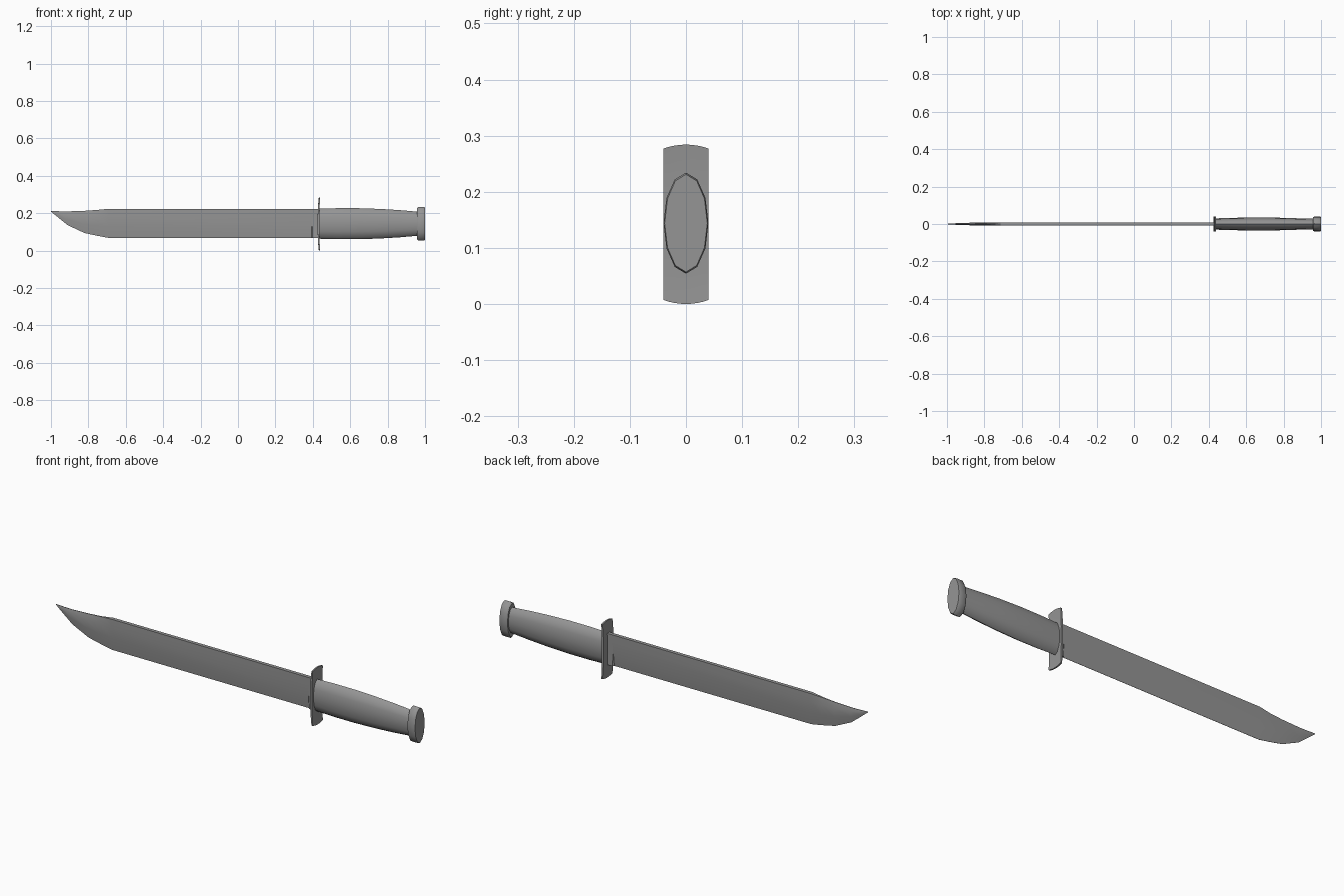
import bpy, bmesh, math

if "Cube" in bpy.data.objects:
    bpy.data.objects.remove(bpy.data.objects["Cube"])

CZ = 0.144  # height of the knife's long axis

# Dark steel shared by all parts
steel = bpy.data.materials.new("dark_steel")
steel.diffuse_color = (0.3, 0.3, 0.3, 1)
steel.use_nodes = True
steel.node_tree.nodes["Principled BSDF"].inputs["Base Color"].default_value = steel.diffuse_color


def loft(name, rings, angle=35):
    """Skin a list of equal-length closed rings and cap both ends."""
    bm = bmesh.new()
    loops = [[bm.verts.new(p) for p in ring] for ring in rings]
    n = len(loops[0])
    for a, b in zip(loops, loops[1:]):
        for i in range(n):
            j = (i + 1) % n
            bm.faces.new((a[i], a[j], b[j], b[i]))
    bm.faces.new(loops[0])
    bm.faces.new(loops[-1])
    bmesh.ops.remove_doubles(bm, verts=bm.verts, dist=1e-5)
    bmesh.ops.recalc_face_normals(bm, faces=bm.faces)
    mesh = bpy.data.meshes.new(name)
    bm.to_mesh(mesh)
    bm.free()
    mesh.materials.append(steel)
    obj = bpy.data.objects.new(name, mesh)
    bpy.context.collection.objects.link(obj)
    bpy.ops.object.select_all(action='DESELECT')
    obj.select_set(True)
    bpy.context.view_layer.objects.active = obj
    bpy.ops.object.shade_smooth_by_angle(angle=math.radians(angle))
    return obj


def oval(x, ry, rz, n=12):
    return [(x, ry * math.sin(2 * math.pi * i / n), CZ + rz * math.cos(2 * math.pi * i / n))
            for i in range(n)]


def blade_section(x, top, bottom, spine, body, edge):
    levels = [(top, spine), (top - 0.25 * (top - bottom), body),
              (top - 0.6 * (top - bottom), body * 0.85), (bottom, edge)]
    return [(x, -y, z) for z, y in levels] + [(x, y, z) for z, y in reversed(levels)]


# Blade: x, top, bottom, half thickness at spine, body and cutting edge
loft("blade", [blade_section(*s) for s in (
    (-1.0, 0.213, 0.209, 0.0006, 0.001, 0.0006),
    (-0.955, 0.2105, 0.172, 0.001, 0.004, 0.0006),
    (-0.91, 0.210, 0.136, 0.001, 0.006, 0.0006),
    (-0.82, 0.213, 0.094, 0.0015, 0.008, 0.0006),
    (-0.75, 0.218, 0.079, 0.003, 0.009, 0.0006),
    (-0.69, 0.224, 0.068, 0.009, 0.009, 0.0006),
    (0.393, 0.224, 0.068, 0.009, 0.009, 0.0006),
    (0.397, 0.224, 0.068, 0.009, 0.009, 0.009),
    (0.432, 0.224, 0.068, 0.009, 0.009, 0.009))])

# Cross guard: thin plate, ends bent slightly toward the handle and rounded
guard_rings = []
for k in range(9):
    y = -0.04 + 0.01 * k
    half = 0.142 - 0.007 * (y / 0.04) ** 2
    front, back = [], []
    for i in range(13):
        t = -1 + i / 6
        x = 0.426 + 0.006 * abs(t) ** 3
        front.append((x, y, 0.142 + half * t))
        back.append((x + 0.010 - 0.003 * t * t, y, 0.142 + half * t))
    guard_rings.append(front + back[::-1])
loft("cross_guard", guard_rings)

# Grip: swelling twelve-sided oval
loft("grip", [oval(*s) for s in (
    (0.43, 0.030, 0.080), (0.53, 0.033, 0.083), (0.64, 0.035, 0.083),
    (0.76, 0.034, 0.079), (0.86, 0.031, 0.073), (0.965, 0.028, 0.064))])

# Pommel cap with narrow bevelled rims
loft("pommel", [oval(*s) for s in (
    (0.957, 0.036, 0.083), (0.964, 0.040, 0.090),
    (0.993, 0.040, 0.090), (1.0, 0.038, 0.087))])
